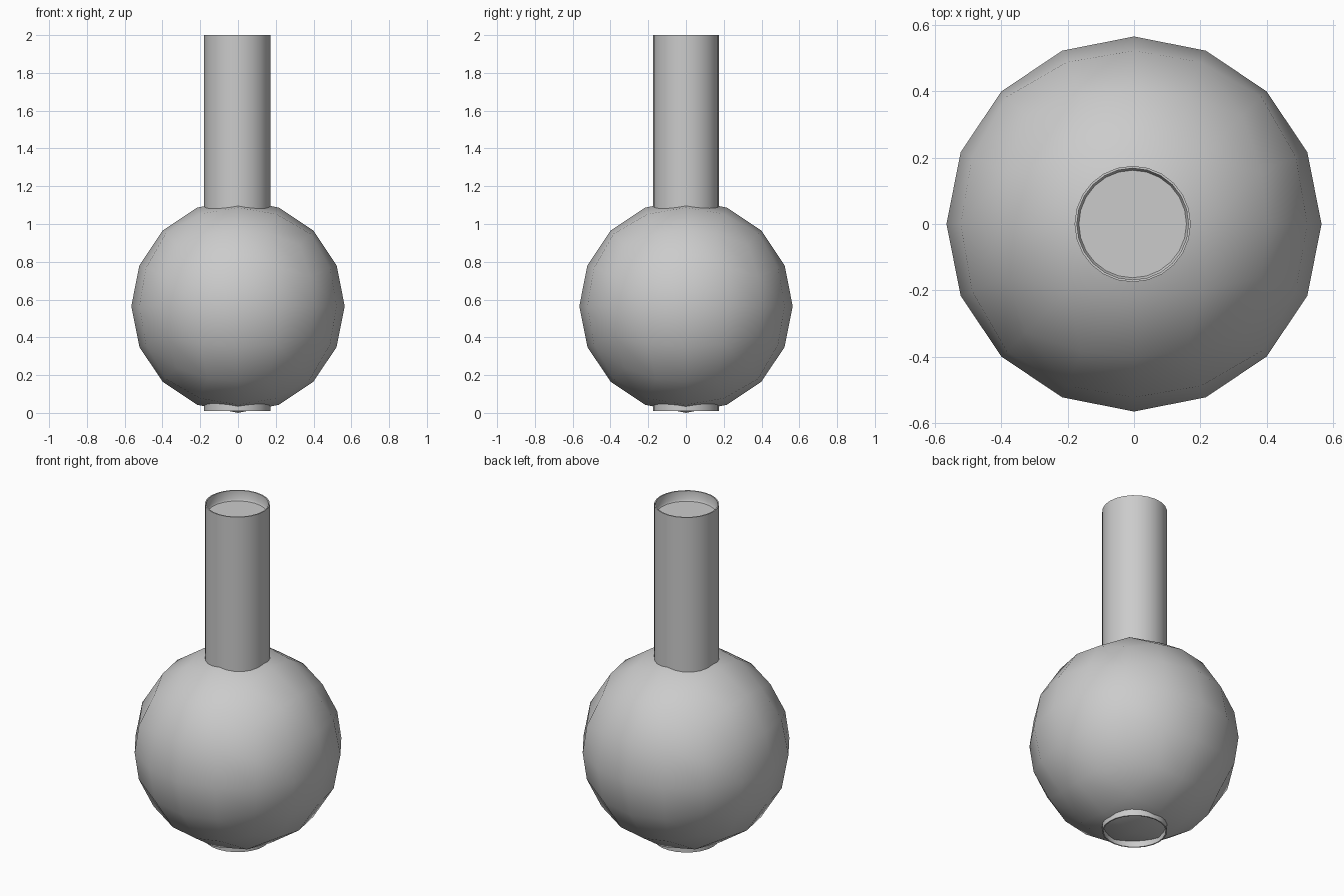
import bpy, bmesh, math
from mathutils import Vector

cube = bpy.data.objects.get("Cube")
if cube:
    bpy.data.objects.remove(cube, do_unlink=True)

grey = bpy.data.materials.new("plain_grey")
grey.use_nodes = True
COLOUR = (0.6, 0.6, 0.6, 1)
grey.diffuse_color = COLOUR
grey.node_tree.nodes["Principled BSDF"].inputs["Base Color"].default_value = COLOUR


def add_object(name, bm, angle):
    bmesh.ops.recalc_face_normals(bm, faces=bm.faces)
    mesh = bpy.data.meshes.new(name)
    bm.to_mesh(mesh)
    bm.free()
    mesh.materials.append(grey)
    ob = bpy.data.objects.new(name, mesh)
    bpy.context.collection.objects.link(ob)
    bpy.ops.object.select_all(action='DESELECT')
    ob.select_set(True)
    bpy.context.view_layer.objects.active = ob
    bpy.ops.object.shade_smooth_by_angle(angle=math.radians(angle))
    return ob


# Round body: a cube grid pushed out to a sphere with even angles
RADIUS = 0.565
bm = bmesh.new()
bmesh.ops.create_cube(bm, size=2)
bmesh.ops.subdivide_edges(bm, edges=bm.edges[:], cuts=3, use_grid_fill=True)
for v in bm.verts:
    direction = Vector([math.tan(c * math.pi / 4) for c in v.co])
    v.co = direction.normalized() * RADIUS + Vector((0, 0, RADIUS))
add_object("round_body", bm, 60)

# Neck tube: turned profile with a recessed cap at both ends
SIDES = 24
BOTTOM, TOP = 0.01, 2.0
profile = [(0.162, BOTTOM + 0.06), (0.168, BOTTOM + 0.05), (0.168, BOTTOM),
           (0.175, BOTTOM), (0.175, TOP), (0.168, TOP),
           (0.168, TOP - 0.05), (0.162, TOP - 0.06)]
bm = bmesh.new()
rings = []
for r, z in profile:
    rings.append([bm.verts.new((r * math.cos(a) - 0.004, r * math.sin(a), z))
                  for a in (math.tau * i / SIDES for i in range(SIDES))])
for low, high in zip(rings, rings[1:]):
    for i in range(SIDES):
        j = (i + 1) % SIDES
        bm.faces.new((low[i], low[j], high[j], high[i]))
bm.faces.new(rings[0])
bm.faces.new(rings[-1])
add_object("neck_tube", bm, 35)
